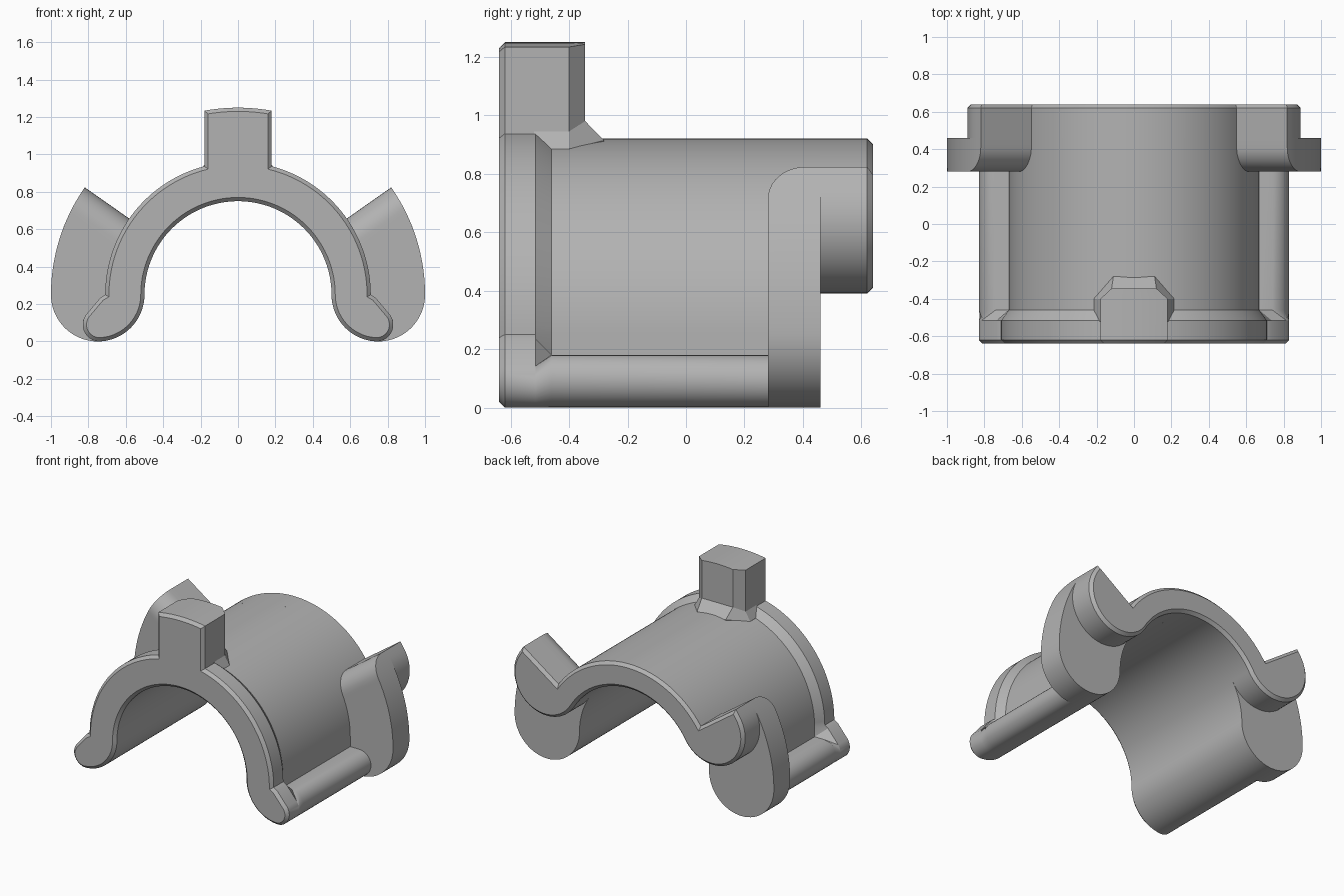
import bpy, bmesh
from math import radians, degrees, cos, sin, asin, sqrt
from mathutils import Vector

cube = bpy.data.objects.get("Cube")
if cube:
    bpy.data.objects.remove(cube, do_unlink=True)

grey = bpy.data.materials.new("plain_grey")
grey.use_nodes = True
grey.diffuse_color = (0.45, 0.45, 0.45, 1)
grey.node_tree.nodes["Principled BSDF"].inputs["Base Color"].default_value = grey.diffuse_color

AXIS = 0.25                    # height of the arch centre
INNER, BODY, RIM = 0.5, 0.67, 0.71
TIP = 35                       # angle of the ear's upper face
LOBE = 31.3                    # angle of the rear lobe's centre


def arc(cx, cz, r, a0, a1, n):
    angles = [radians(a0 + (a1 - a0) * i / n) for i in range(n + 1)]
    return [(cx + r * cos(a), cz + r * sin(a)) for a in angles]


def polar(r, a):
    return (r * cos(radians(a)), AXIS + r * sin(radians(a)))


def mirrored(half):
    """Close a right-hand half outline with its mirror image."""
    return half + [(-x, z) for x, z in reversed(half) if abs(x) > 1e-4]


def inset(outline, d):
    """Shrink a clockwise outline by d."""
    result = []
    for i, p in enumerate(outline):
        a, b, c = Vector(outline[i - 1]), Vector(p), Vector(outline[(i + 1) % len(outline)])
        e, f = (b - a).normalized(), (c - b).normalized()
        n, m = Vector((e.y, -e.x)), Vector((f.y, -f.x))
        result.append(tuple(b + (n + m) * d / max(1 + n.dot(m), 0.4)))
    return result


def loft(name, rings):
    """Skin rings of 3D points and cap both ends."""
    bm = bmesh.new()
    loops = [[bm.verts.new(p) for p in ring] for ring in rings]
    n = len(loops[0])
    for a, b in zip(loops, loops[1:]):
        for i in range(n):
            j = (i + 1) % n
            bm.faces.new((a[i], a[j], b[j], b[i]))
    bm.faces.new(loops[0])
    bm.faces.new(loops[-1])
    bmesh.ops.recalc_face_normals(bm, faces=bm.faces)
    mesh = bpy.data.meshes.new(name)
    bm.to_mesh(mesh)
    bm.free()
    mesh.materials.append(grey)
    obj = bpy.data.objects.new(name, mesh)
    bpy.context.collection.objects.link(obj)
    bpy.ops.object.select_all(action='DESELECT')
    obj.select_set(True)
    bpy.context.view_layer.objects.active = obj
    bpy.ops.object.shade_smooth_by_angle(angle=radians(25))
    return obj


def at(y, outline, side=1):
    return [(side * x, y, z) for x, z in outline]


# Arch with rounded feet; the rim blends into the feet with a gusset
def arch(radius, corner, foot_start):
    half = arc(0, AXIS, radius, 90, 0, 40) + [corner]
    half += arc(0.74, 0.09, 0.09, foot_start, -90, 14)
    half += arc(0.75, AXIS, 0.25, -100, -180, 16)
    half += arc(0, AXIS, INNER, 0, 90, 40)[1:]
    return mirrored(half)


rim = arch(RIM, (0.735, 0.235), 35)
body = arch(BODY, (BODY, 0.18), 90)
loft("arch_body", [at(-0.64, inset(rim, 0.02)), at(-0.62, rim), at(-0.515, rim),
                   at(-0.46, body), at(0.46, body)])

# Rear arch ending in a round lobe on each side
half = arc(0, AXIS, BODY, 90, TIP, 30) + arc(0, AXIS, 1, TIP, LOBE, 3)
half += arc(*polar(0.75, LOBE), 0.25, LOBE, LOBE - 180, 32)[1:]
half += arc(0, AXIS, INNER, LOBE, 90, 30)[1:]
rear = mirrored(half)
loft("rear_arch", [at(0.46, rear), at(0.62, rear), at(0.64, inset(rear, 0.02))])


# Side ears, with the front upper corner rounded
def ear(drop):
    outer = TIP - degrees(asin(drop))
    inner = TIP - degrees(asin(drop / 0.55))
    outline = arc(0, AXIS, 1, outer, 0, 24)
    outline += arc(0.75, AXIS, 0.25, 0, -180, 32)[1:]
    return outline + arc(0, AXIS, 0.55, 0, inner, 6)


ROUND = 0.13
steps = [ROUND * (1 - cos(radians(90 * i / 10))) for i in range(11)]
for side, label in ((1, "left"), (-1, "right")):
    rings = [at(0.28 + s, ear(ROUND - sqrt(max(0, ROUND ** 2 - (ROUND - s) ** 2))), side)
             for s in steps]
    loft(label + "_ear", rings + [at(0.46, ear(0), side)])


# Top tab with a curved top and chamfered corners
def tab(y, width, radius):
    a = degrees(asin(width / radius))
    return at(y, arc(0, AXIS, radius, 90 + a, 90 - a, 10) + [(width, 0.85), (-width, 0.85)])


loft("top_tab", [tab(-0.64, 0.16, 0.98), tab(-0.62, 0.18, 1),
                 tab(-0.40, 0.18, 1), tab(-0.345, 0.12, 1)])


# Flared base behind the tab
def flare(points):
    return points + [(-x, y, z) for x, y, z in reversed(points)]


upper = flare([(0.18, -0.52, 0.945), (0.18, -0.40, 0.945), (0.12, -0.345, 0.98)])
lower = flare([(0.215, -0.52, 0.885), (0.215, -0.40, 0.885), (0.11, -0.28, 0.914)])
loft("tab_base", [upper, lower, [(x * 0.9, y, 0.84) for x, y, z in lower]])
